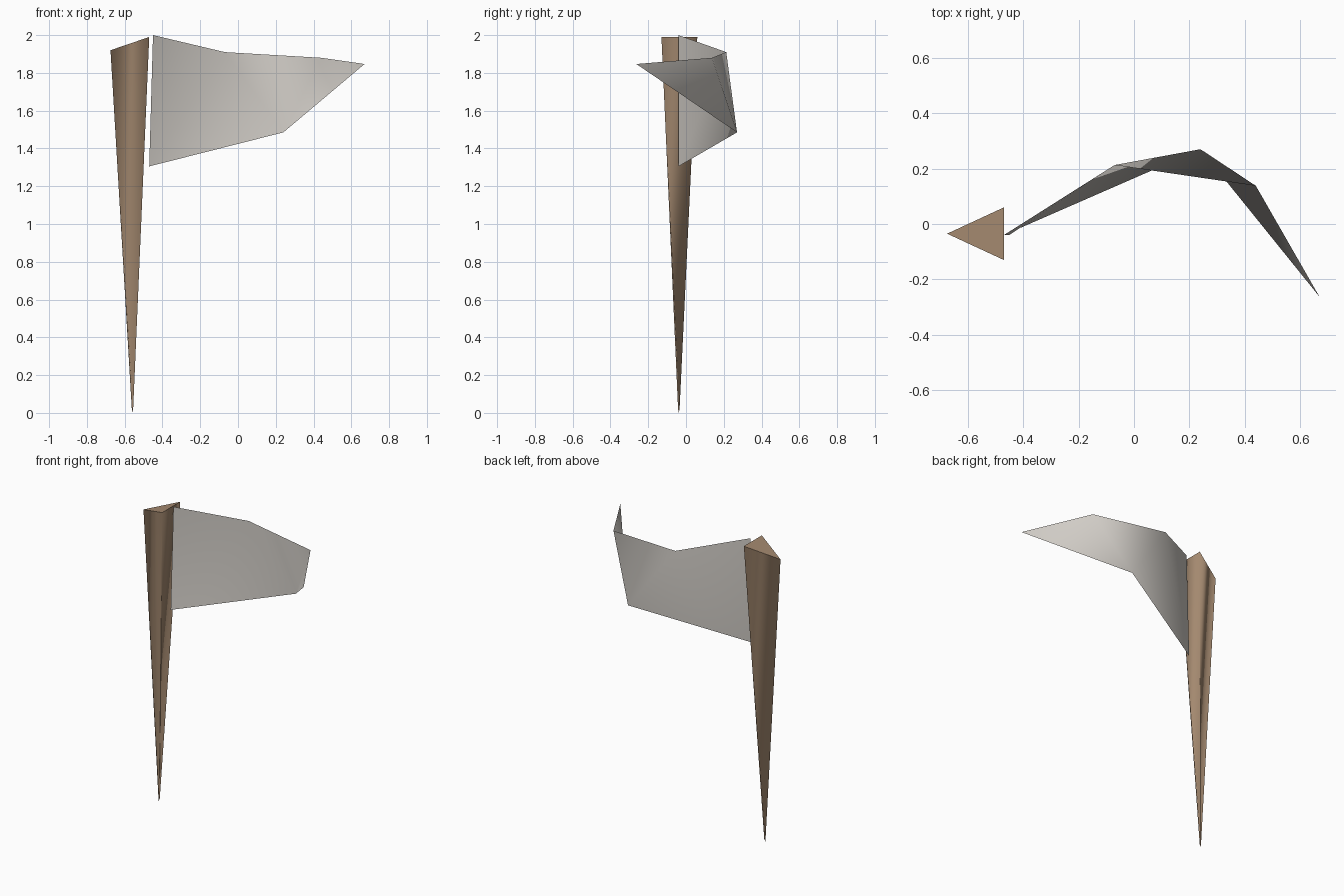
import bpy

cube = bpy.data.objects.get("Cube")
if cube:
    bpy.data.objects.remove(cube, do_unlink=True)


def material(name, rgb):
    mat = bpy.data.materials.new(name)
    mat.use_nodes = True
    mat.diffuse_color = (*rgb, 1)
    mat.node_tree.nodes["Principled BSDF"].inputs["Base Color"].default_value = (*rgb, 1)
    return mat


def build(name, verts, faces, mat):
    mesh = bpy.data.meshes.new(name)
    mesh.from_pydata(verts, [], faces)
    mesh.materials.append(mat)
    for poly in mesh.polygons:
        poly.use_smooth = True
    obj = bpy.data.objects.new(name, mesh)
    bpy.context.collection.objects.link(obj)
    return obj


wood = material("brown wood", (0.37, 0.25, 0.16))
cloth = material("pale grey cloth", (0.64, 0.61, 0.57))

# Pole: three-sided stake with a slanted cap, tapering to a point
cap = [(-0.675, -0.035, 1.92), (-0.47, -0.13, 1.99), (-0.47, 0.06, 1.99)]
tip = [(-0.561, -0.038, 0.0), (-0.555, -0.042, 0.02), (-0.555, -0.034, 0.02)]
sides = [(i, i + 3, (i + 1) % 3 + 3, (i + 1) % 3) for i in range(3)]
pole = build("pole", cap + tip, sides + [(0, 1, 2), (5, 4, 3)], wood)
for poly in pole.data.polygons:
    poly.use_smooth = len(poly.vertices) == 4
for edge in pole.data.edges:
    # keep the cap and tip outlines crisp
    edge.use_edge_sharp = (edge.vertices[0] < 3) == (edge.vertices[1] < 3)

# Flag: thin sheet bent backwards and then forwards to a pointed end
top = [(-0.45, -0.04, 2.0), (-0.07, 0.213, 1.91), (0.44, 0.138, 1.88)]
point = [(0.67, -0.263, 1.847)]
bottom = [(0.24, 0.27, 1.485), (-0.47, -0.04, 1.305)]
build("flag", top + point + bottom,
      [(0, 5, 1), (1, 5, 4), (1, 4, 2), (2, 4, 3)], cloth)
